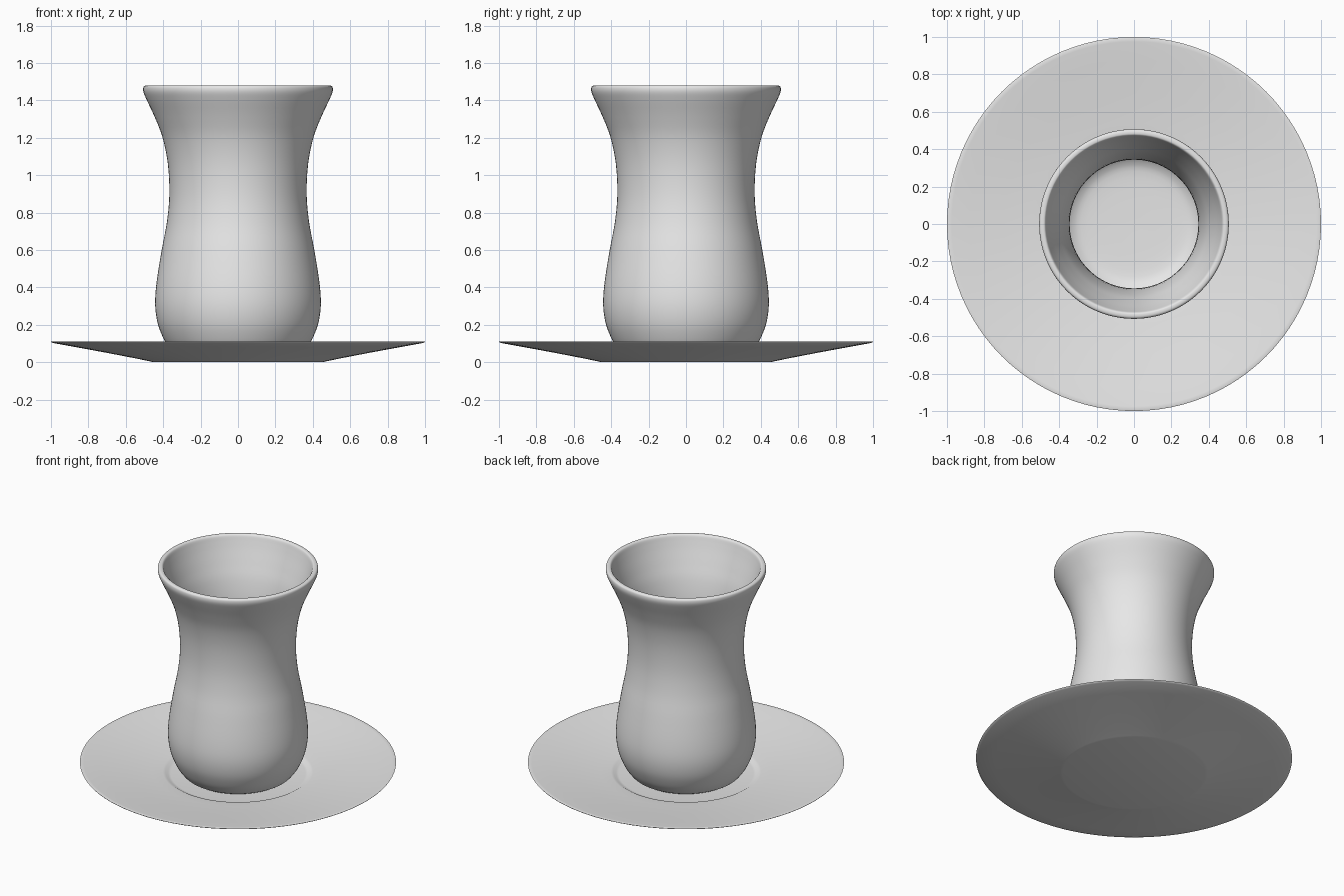
import bpy, bmesh, math

if "Cube" in bpy.data.objects:
    bpy.data.objects.remove(bpy.data.objects["Cube"])

grey = bpy.data.materials.new("pale_grey")
grey.diffuse_color = (0.8, 0.8, 0.8, 1)
grey.use_nodes = True
grey.node_tree.nodes["Principled BSDF"].inputs["Base Color"].default_value = grey.diffuse_color


def smooth_curve(pts, steps=4):
    """Catmull-Rom curve through (radius, height) points."""
    p = [pts[0]] + pts + [pts[-1]]
    out = []
    for a, b, c, d in zip(p, p[1:], p[2:], p[3:]):
        for i in range(steps):
            t = i / steps
            out.append(tuple(
                0.5 * (2 * b[k] + (c[k] - a[k]) * t
                       + (2 * a[k] - 5 * b[k] + 4 * c[k] - d[k]) * t * t
                       + (3 * b[k] - a[k] - 3 * c[k] + d[k]) * t ** 3)
                for k in (0, 1)))
    return out + [pts[-1]]


def lathe(name, profile, segments=96):
    """Turn a profile that starts and ends on the z axis."""
    bm = bmesh.new()
    verts = [bm.verts.new((max(r, 0), 0, z)) for r, z in profile]
    edges = [bm.edges.new(e) for e in zip(verts, verts[1:])]
    bmesh.ops.spin(bm, geom=verts + edges, cent=(0, 0, 0), axis=(0, 0, 1),
                   angle=math.tau, steps=segments)
    bmesh.ops.remove_doubles(bm, verts=bm.verts, dist=0.0002)
    bmesh.ops.recalc_face_normals(bm, faces=bm.faces)
    mesh = bpy.data.meshes.new(name)
    bm.to_mesh(mesh)
    bm.free()
    obj = bpy.data.objects.new(name, mesh)
    bpy.context.collection.objects.link(obj)
    mesh.materials.append(grey)
    bpy.ops.object.select_all(action='DESELECT')
    obj.select_set(True)
    bpy.context.view_layer.objects.active = obj
    bpy.ops.object.shade_smooth_by_angle(angle=math.radians(40))


# Waisted tea glass: outside wall, rounded rim, inside wall and floor
outside = [(0, 0.035), (0.28, 0.035), (0.335, 0.045), (0.37, 0.08),
           (0.40, 0.13), (0.43, 0.21), (0.443, 0.31), (0.435, 0.43),
           (0.408, 0.60), (0.38, 0.75), (0.367, 0.90), (0.375, 1.06),
           (0.403, 1.20), (0.445, 1.31), (0.487, 1.40), (0.504, 1.44)]
rim = [(0.507, 1.463), (0.502, 1.476), (0.488, 1.48), (0.474, 1.474)]
inside = [(0.462, 1.44), (0.445, 1.39), (0.412, 1.30), (0.378, 1.20),
          (0.351, 1.06), (0.344, 0.90), (0.356, 0.75), (0.383, 0.60),
          (0.410, 0.43), (0.417, 0.31), (0.404, 0.21), (0.375, 0.14),
          (0.33, 0.095), (0.25, 0.075), (0, 0.07)]
lathe("tea_glass", smooth_curve(outside + rim + inside))

# Shallow saucer with a recessed well
saucer = [(0, 0), (0.45, 0), (0.468, 0.004), (0.54, 0.019), (0.70, 0.05),
          (0.88, 0.083), (0.985, 0.102), (0.998, 0.107), (1.0, 0.110),
          (0.995, 0.112), (0.975, 0.110), (0.88, 0.097), (0.70, 0.073),
          (0.54, 0.053), (0.475, 0.047), (0.458, 0.044), (0.442, 0.034),
          (0.425, 0.031), (0, 0.031)]
lathe("saucer", saucer)
